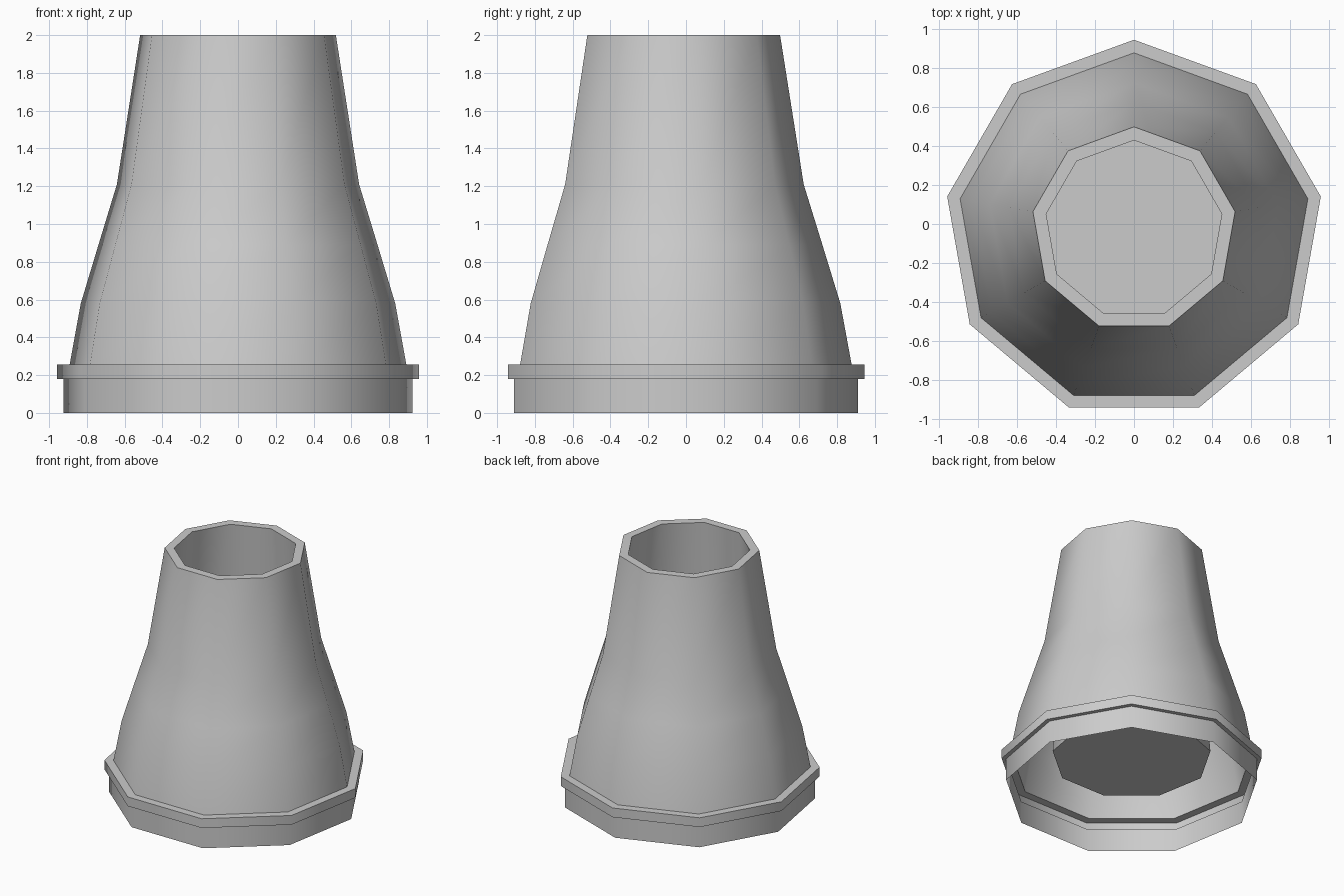
import bpy
import bmesh
from math import pi, sin, cos, radians

if "Cube" in bpy.data.objects:
    bpy.data.objects.remove(bpy.data.objects["Cube"], do_unlink=True)

SIDES = 9
CENTRE_Y = -0.028

grey = bpy.data.materials.new("plain grey")
grey.use_nodes = True
grey.diffuse_color = (0.6, 0.6, 0.6, 1)
grey.node_tree.nodes["Principled BSDF"].inputs["Base Color"].default_value = (0.6, 0.6, 0.6, 1)


def lathe(name, profile, close_end=False):
    """Turn (radius, height) points into a nine-sided sheet with a corner at the back."""
    bm = bmesh.new()
    rings = []
    for r, z in profile:
        angles = [pi / 2 + 2 * pi * i / SIDES for i in range(SIDES)]
        rings.append([bm.verts.new((r * cos(a), r * sin(a) + CENTRE_Y, z)) for a in angles])
    for low, high in zip(rings, rings[1:]):
        for i in range(SIDES):
            j = (i + 1) % SIDES
            bm.faces.new((low[i], low[j], high[j], high[i]))
    if close_end:
        bm.faces.new(rings[-1])
    mesh = bpy.data.meshes.new(name)
    bm.to_mesh(mesh)
    bm.free()
    mesh.materials.append(grey)
    obj = bpy.data.objects.new(name, mesh)
    bpy.context.collection.objects.link(obj)
    bpy.ops.object.select_all(action="DESELECT")
    obj.select_set(True)
    bpy.context.view_layer.objects.active = obj
    bpy.ops.object.shade_smooth_by_angle(angle=radians(45))
    return obj


# Hollow collar with a stepped flange
lathe("base_collar", [(0.938, 0), (0.938, 0.18), (0.972, 0.18), (0.972, 0.255), (0.905, 0.255)])

# Tapered outer wall
lathe("outer_wall", [(0.905, 0.255), (0.845, 0.58), (0.75, 0.89), (0.651, 1.21), (0.526, 2)])

# Flat lip, inner shaft and its floor
lathe("lip_and_shaft", [(0.526, 2), (0.457, 2), (0.59, 0.28)], close_end=True)
